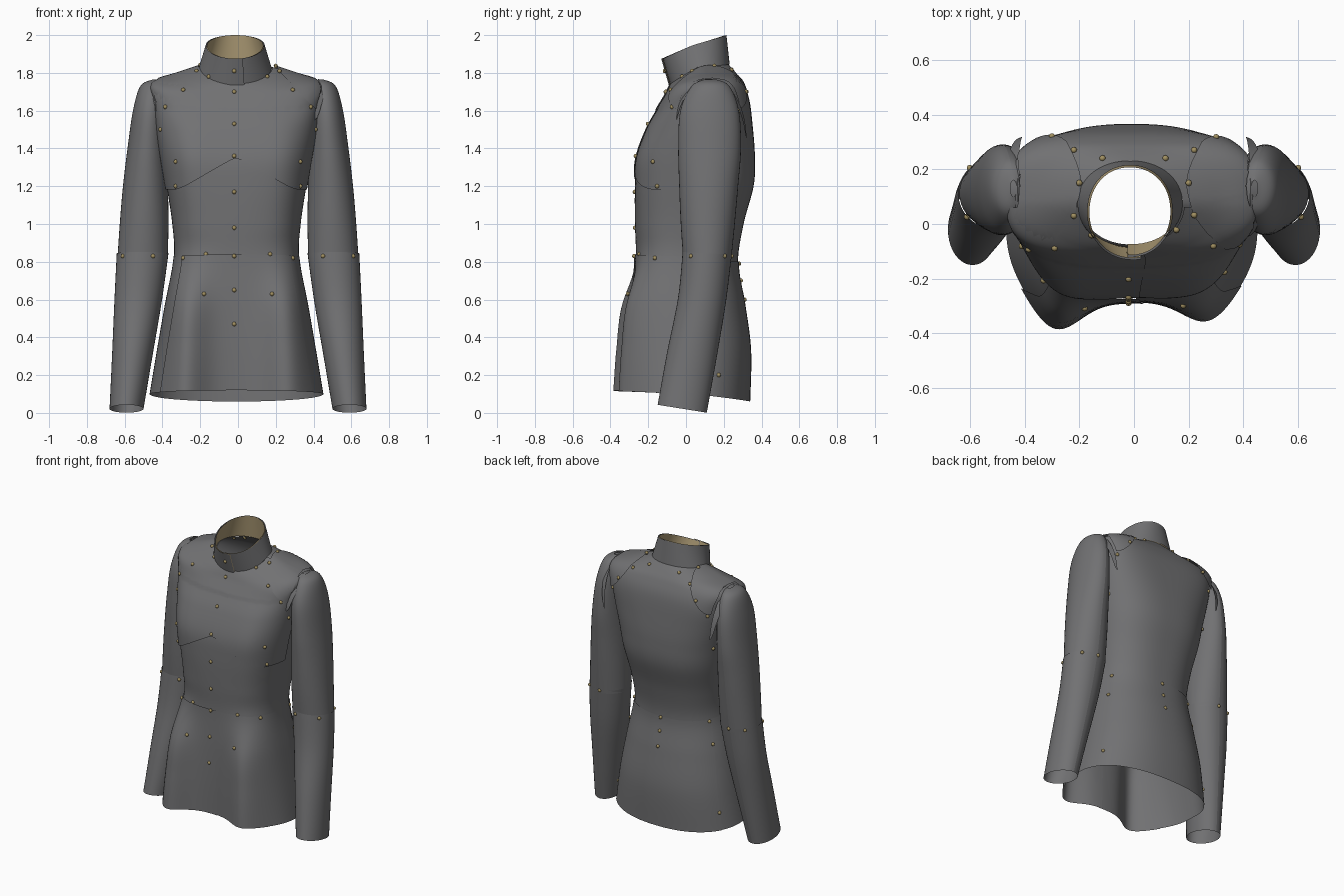
import bpy, bmesh, math
from mathutils import Vector, Matrix
from mathutils.bvhtree import BVHTree

if "Cube" in bpy.data.objects:
    bpy.data.objects.remove(bpy.data.objects["Cube"])


def material(name, color):
    m = bpy.data.materials.new(name)
    m.use_nodes = True
    m.diffuse_color = color
    m.node_tree.nodes["Principled BSDF"].inputs["Base Color"].default_value = color
    return m


CLOTH = material("dark grey cloth", (0.165, 0.165, 0.17, 1))
TAN = material("tan lining", (0.42, 0.33, 0.18, 1))
GOLD = material("old gold", (0.36, 0.28, 0.12, 1))

all_verts, all_faces = [], []


def patch(name, f, nu, nv, mat=CLOTH, flip=False):
    """Smooth sheet through f(a, b), with a and b running from 0 to 1."""
    verts = [Vector(f(i / nu, j / nv)) for j in range(nv + 1) for i in range(nu + 1)]
    faces = []
    for j in range(nv):
        for i in range(nu):
            k = j * (nu + 1) + i
            q = (k, k + 1, k + nu + 2, k + nu + 1)
            faces.append(q[::-1] if flip else q)
    mesh = bpy.data.meshes.new(name)
    mesh.from_pydata(verts, [], faces)
    mesh.materials.append(mat)
    for p in mesh.polygons:
        p.use_smooth = True
    ob = bpy.data.objects.new(name, mesh)
    bpy.context.collection.objects.link(ob)
    base = len(all_verts)
    all_verts.extend(verts)
    all_faces.extend(tuple(k + base for k in q) for q in faces)
    return ob


def lerp(a, b, f):
    return a + (b - a) * f


def sample(rows, v):
    """Smooth interpolation between the rows of a section table."""
    top = len(rows) - 1
    i = min(int(v), top - 1)
    f = v - i
    quads = zip(*(rows[max(0, min(top, i + k))] for k in (-1, 0, 1, 2)))
    return [q + 0.5 * f * (r - p + f * (2 * p - 5 * q + 4 * r - s + f * (3 * (q - r) + s - p)))
            for p, q, r, s in quads]


def power(c, e):
    return math.copysign(abs(c) ** e, c)


def ring(row, t, off=0.0):
    """Point on a rounded body section; t = 0 is the front centre."""
    zf, zs, zb, hx, yf, yb, nf, nb, lobe = row
    cy, ry = (yf + yb) / 2, (yb - yf) / 2
    c = math.cos(t)
    n = nf if c > 0 else nb
    u = power(math.sin(t), 2 / n)
    x = (hx + off) * u
    y = cy - (ry + off) * power(c, 2 / n)
    if c > 0:
        side = 1.08 if x < 0 else 0.86
        y -= side * lobe * math.sqrt(c) * math.exp(-((abs(x) - 0.29) / 0.13) ** 2)
    z = zs + ((zf if c > 0 else zb) - zs) * math.sqrt(max(0, 1 - u * u))
    return Vector((x - 0.008, y, z))


# Body sections: front/side/back height, half width, front y, back y,
# front and back squareness, front fullness
BODY = [
    (.12, .10, .06, .458, -.28, .335, 2.9, 2.3, .12),
    (.35, .34, .33, .418, -.28, .34, 2.8, 2.3, .115),
    (.58, .57, .57, .378, -.275, .31, 2.6, 2.3, .105),
    (.83, .82, .79, .332, -.265, .275, 2.5, 2.4, .02),
    (1., 1., 1., .34, -.27, .305, 2.4, 2.5, .025),
    (1.2, 1.2, 1.2, .37, -.27, .358, 2.5, 2.6, .03),
    (1.35, 1.35, 1.35, .395, -.258, .365, 2.5, 2.7, .035),
    (1.5, 1.5, 1.5, .42, -.205, .355, 2.7, 3, .02),
    (1.6, 1.64, 1.66, .435, -.15, .335, 3, 3.6, 0),
    (1.67, 1.74, 1.75, .442, -.108, .30, 3, 3.4, 0),
    (1.705, 1.79, 1.80, .31, -.09, .265, 2.6, 2.6, 0),
    (1.735, 1.83, 1.845, .185, -.075, .225, 2.1, 2.1, 0),
]
NECK = len(BODY) - 1
WAIST = 3
OPEN = 0.02
TURN = 2 * math.pi


def body(t, v, off=0.0):
    p = ring(sample(BODY, v), t, off)
    if v > 8:
        p.z += off
    return p


# Bodice, open down the front
bodice = patch("bodice", lambda a, b: body(OPEN + TURN * a, lerp(WAIST - 0.05, NECK, b)), 96, 48)
body_tree = BVHTree.FromPolygons([v.co for v in bodice.data.vertices],
                                 [tuple(p.vertices) for p in bodice.data.polygons])


# Chest panels with a curved under-bust edge
def chest(t0, t1, off):
    def f(a, b):
        t = lerp(t0, t1, a)
        low = 4.9 + 1.1 * max(0, 1 - abs(t) / 1.05) ** 2
        return body(t, lerp(low, NECK, b), off)
    return f


patch("chest_panel_left", chest(OPEN, 1.5, 0.007), 36, 56)
patch("chest_panel_right", chest(-1.5, OPEN + 0.015, 0.010), 36, 56)


# Skirt panels, lapping over the waist
def skirt(name, t0, t1, off):
    patch(name, lambda a, b: body(lerp(t0, t1, a), lerp(0, WAIST + 0.04, b), off), 28, 24)


skirt("skirt_front_left", OPEN, 0.95, 0.005)
skirt("skirt_front_right", -0.95, OPEN + 0.02, 0.009)
skirt("skirt_side_left", 0.93, 2.1, 0.002)
skirt("skirt_side_right", -2.1, -0.93, 0.002)
skirt("skirt_back", 2.08, TURN - 2.08, 0.005)

# Standing collar and its lining
COLLAR_TOP = (1.875, 1.95, 2.0, .148, -.115, .208, 2.1, 2.1, 0)


def collar(shift):
    def f(a, b):
        row = [lerp(p, q, b) for p, q in zip(BODY[NECK], COLLAR_TOP)]
        p = ring(row, lerp(-0.05, TURN + 0.22, a), shift + 0.012 * a ** 6)
        p.x -= 0.006
        return p
    return f


patch("collar", collar(0.006), 72, 8)
patch("collar_lining", collar(-0.001), 72, 8, TAN, flip=True)

# Sleeve sections: height, centre x, centre y, half width, half depth, hem tilt
UPPER = [
    (1.765, .44, .13, .012, .03, 0),
    (1.73, .452, .13, .065, .10, 0),
    (1.6, .468, .125, .088, .155, 0),
    (1.4, .481, .125, .104, .166, 0),
    (1.2, .49, .12, .119, .156, 0),
    (1., .497, .115, .129, .143, .03),
    (.82, .505, .112, .133, .128, .05),
]
LOWER = [
    (.845, .505, .112, .137, .13, .05),
    (.6, .528, .085, .126, .127, .08),
    (.3, .56, .03, .107, .131, .12),
    (.022, .59, -.02, .09, .13, .16),
]


def sleeve(rows, side):
    def f(a, b):
        z, cx, cy, rx, ry, tilt = sample(rows, (1 - b) * (len(rows) - 1))
        t = TURN * a + math.pi
        y = -ry * math.cos(t)
        return (side * cx + rx * math.sin(t), cy + y, z - tilt * y)
    return f


def yoke(side):
    """Shoulder panel hugging the bodice, rounded towards the neck."""
    def f(a, b):
        phi = lerp(-math.pi / 2, math.pi / 2, a)
        r = lerp(0.02, 1, b)
        guess = Vector((side * (0.435 - 0.25 * r * math.cos(phi)),
                        0.14 + 0.2 * r * math.sin(phi),
                        1.82 - 0.21 * (r * math.sin(phi)) ** 2))
        point, normal, _, _ = body_tree.find_nearest(guess)
        return point + normal * 0.014
    return f


def armhole_band(side):
    """Arched strip over the top of the sleeve, tapering to its ends."""
    def f(a, b):
        arch = math.sin(math.pi * a)
        wide = b * math.sqrt(max(0, arch))
        return (side * (lerp(0.425, 0.47, wide) - 0.02 * (1 - arch)),
                0.135 - (0.185 - 0.015 * wide) * math.cos(math.pi * a),
                1.55 - 0.1 * a * a - 0.02 * wide + (0.23 + 0.025 * a) * arch)
    return f


for side, word in ((1, "left"), (-1, "right")):
    patch("upper_sleeve_" + word, sleeve(UPPER, side), 40, 36)
    patch("lower_sleeve_" + word, sleeve(LOWER, side), 40, 20)
    patch("shoulder_yoke_" + word, yoke(side), 32, 12, flip=side < 0)
    patch("armhole_band_" + word, armhole_band(side), 32, 4, flip=side > 0)

# Buttons and studs, set onto the surface
tree = BVHTree.FromPolygons(all_verts, all_faces)
bm = bmesh.new()


def stud(origin, direction):
    point, normal, _, _ = tree.ray_cast(Vector(origin), Vector(direction))
    if point:
        bmesh.ops.create_uvsphere(bm, u_segments=10, v_segments=6, radius=0.0115,
                                  matrix=Matrix.Translation(point))


for z in (1.81, 1.7, 1.53, 1.36, 1.17, .98, .83, .65, .47):
    stud((-0.02, -2, z), (0, 1, 0))
FRONT = [(.17, .84), (.29, .82), (.18, .63), (.33, 1.33), (.33, 1.2), (.41, 1.5),
         (.385, 1.62), (.29, 1.71), (.22, 1.81), (.155, 1.78), (.45, .83), (.61, .83)]
BACK = [(.3, 1.7), (.37, 1.6), (.37, 1.35), (.3, .8), (.33, .65),
        (.4, .2), (.5, .83), (.6, .83)]
TOP = [(.2, .15), (.22, .27), (.115, .24)]
for side in (1, -1):
    for x, z in FRONT:
        stud((side * x, -2, z), (0, 1, 0))
    for x, z in BACK:
        stud((side * x, 2, z), (0, -1, 0))
    for x, y in TOP:
        stud((side * x, y, 3), (0, 0, -1))
for z in (.79, .7, .6):
    stud((0, 2, z), (0, -1, 0))

mesh = bpy.data.meshes.new("buttons")
bm.to_mesh(mesh)
bm.free()
mesh.materials.append(GOLD)
for p in mesh.polygons:
    p.use_smooth = True
bpy.context.collection.objects.link(bpy.data.objects.new("buttons", mesh))
